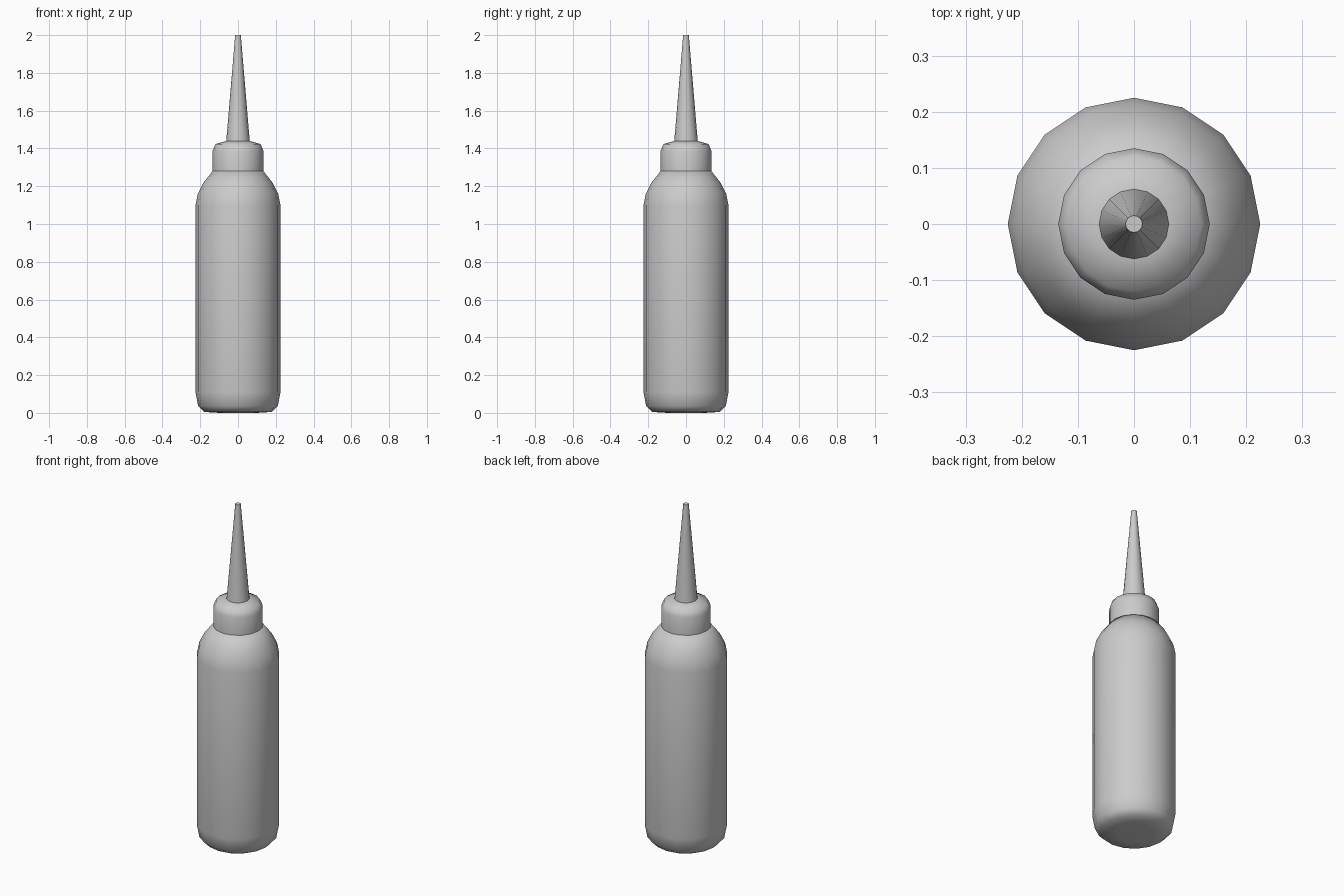
import bpy, bmesh, math

if "Cube" in bpy.data.objects:
    bpy.data.objects.remove(bpy.data.objects["Cube"])

SIDES = 16


def lathe(name, profile, smooth_angle=60):
    """Revolve (radius, z) points around z and cap both ends."""
    bm = bmesh.new()
    rings = []
    for r, z in profile:
        rings.append([bm.verts.new((r * math.cos(2 * math.pi * i / SIDES),
                                    r * math.sin(2 * math.pi * i / SIDES), z))
                      for i in range(SIDES)])
    for low, high in zip(rings, rings[1:]):
        for i in range(SIDES):
            j = (i + 1) % SIDES
            bm.faces.new((low[i], low[j], high[j], high[i]))
    bm.faces.new(rings[0][::-1])
    bm.faces.new(rings[-1])
    mesh = bpy.data.meshes.new(name)
    bm.to_mesh(mesh)
    bm.free()
    obj = bpy.data.objects.new(name, mesh)
    bpy.context.collection.objects.link(obj)
    bpy.ops.object.select_all(action='DESELECT')
    obj.select_set(True)
    bpy.context.view_layer.objects.active = obj
    bpy.ops.object.shade_smooth_by_angle(angle=math.radians(smooth_angle))
    return obj


# Squeeze bottle with rounded base and shoulder
lathe("bottle_body", [(0.10, 0.0), (0.18, 0.005), (0.211, 0.036), (0.225, 0.11),
                      (0.225, 1.10), (0.213, 1.16), (0.184, 1.217), (0.135, 1.28)])

# Collar cap
lathe("cap", [(0.135, 1.28), (0.135, 1.385), (0.12, 1.423), (0.06, 1.44)])

# Tapered nozzle
lathe("nozzle", [(0.0625, 1.435), (0.015, 2.0)])
